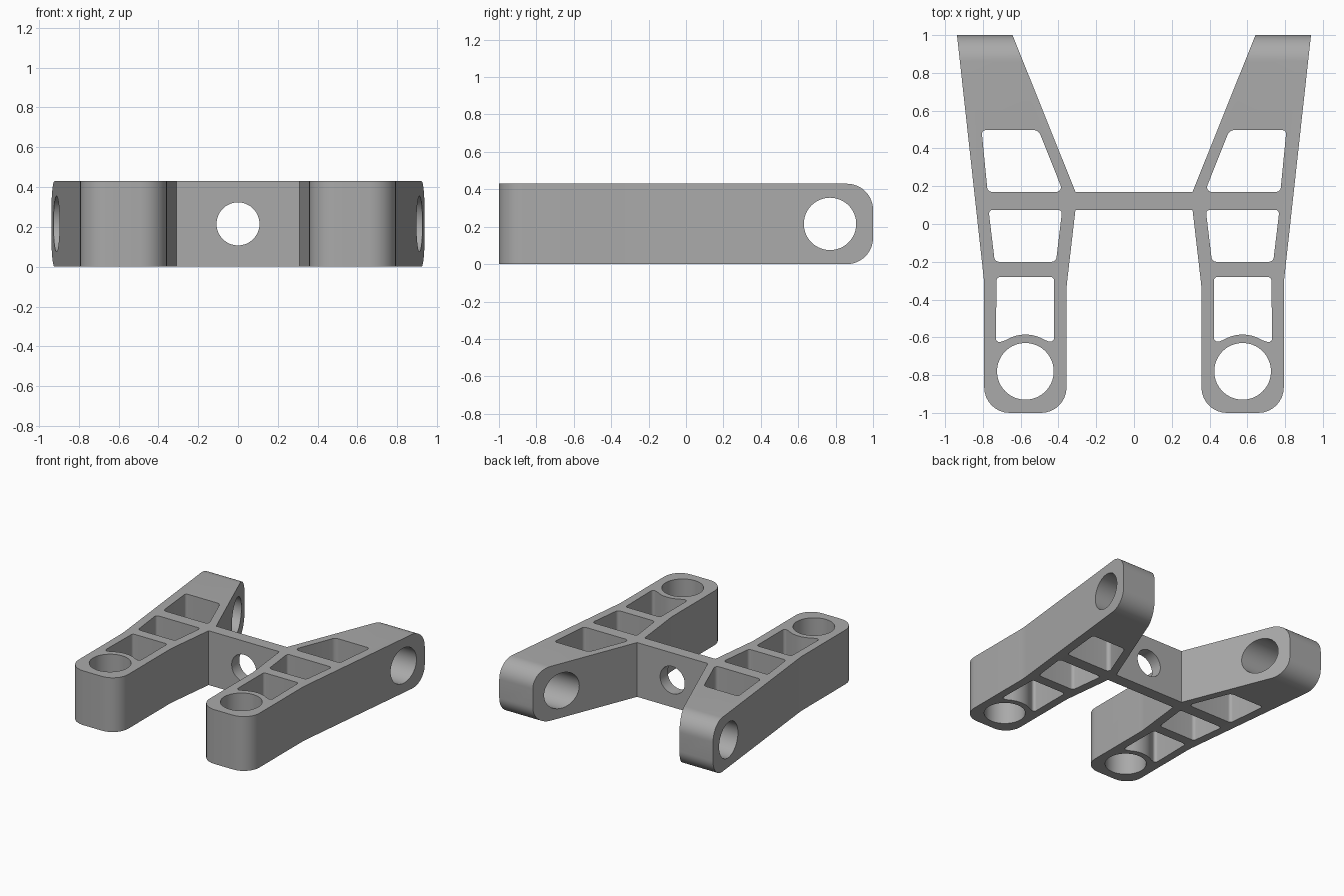
import bpy
import bmesh
from math import sin, cos, pi, tan, radians
from mathutils import Vector, Matrix

HEIGHT = 0.43
MID = HEIGHT / 2

if "Cube" in bpy.data.objects:
    bpy.data.objects.remove(bpy.data.objects["Cube"])

grey = bpy.data.materials.new("plain_grey")
grey.use_nodes = True
grey.diffuse_color = (0.4, 0.4, 0.4, 1)
grey.node_tree.nodes["Principled BSDF"].inputs["Base Color"].default_value = grey.diffuse_color


def rounded(points, steps=8):
    """Fillet a polygon given as (x, y, radius) corners."""
    out = []
    for i, (x, y, r) in enumerate(points):
        p = Vector((x, y))
        if r == 0:
            out.append(p)
            continue
        a = (Vector(points[i - 1][:2]) - p).normalized()
        b = (Vector(points[(i + 1) % len(points)][:2]) - p).normalized()
        half = a.angle(b) / 2
        centre = p + (a + b).normalized() * (r / sin(half))
        start = p + a * (r / tan(half)) - centre
        end = p + b * (r / tan(half)) - centre
        turn = start.angle_signed(end)
        for k in range(steps + 1):
            out.append(centre + Matrix.Rotation(-turn * k / steps, 2) @ start)
    return out


def circle(x, y, r, n=64):
    return [Vector((x + r * cos(2 * pi * k / n), y + r * sin(2 * pi * k / n))) for k in range(n)]


def prism(name, outline, low, high, place):
    """Extrude a flat outline; place maps (u, v, depth) to a position."""
    bm = bmesh.new()
    face = bm.faces.new([bm.verts.new(place(p.x, p.y, low)) for p in outline])
    top = bmesh.ops.extrude_face_region(bm, geom=[face])["geom"]
    shift = Vector(place(0, 0, high)) - Vector(place(0, 0, low))
    bmesh.ops.translate(bm, vec=shift, verts=[g for g in top if isinstance(g, bmesh.types.BMVert)])
    bmesh.ops.recalc_face_normals(bm, faces=bm.faces)
    mesh = bpy.data.meshes.new(name)
    bm.to_mesh(mesh)
    bm.free()
    mesh.materials.append(grey)
    obj = bpy.data.objects.new(name, mesh)
    bpy.context.collection.objects.link(obj)
    return obj


def along_z(u, v, d):
    return (u, v, d)


def along_x(u, v, d):
    return (d, u, v)


def along_y(u, v, d):
    return (u, d, v)


def carve(target, tool, operation="DIFFERENCE"):
    tool.hide_render = True
    mod = target.modifiers.new("carve", "BOOLEAN")
    mod.object, mod.operation, mod.solver = tool, operation, "EXACT"
    bpy.context.view_layer.objects.active = target
    bpy.ops.object.modifier_apply(modifier=mod.name)
    bpy.data.objects.remove(tool)


# Frame plate: two arms joined by a cross bar
half = rounded([
    (0.31, 0.17, 0), (0.643, 1.0, 0), (0.937, 1.0, 0), (0.793, -0.31, 0.6),
    (0.793, -1.0, 0.135), (0.357, -1.0, 0.135), (0.357, -0.33, 0.4), (0.31, 0.075, 0)])
mirrored = [Vector((-p.x, p.y)) for p in reversed(half)]
frame = prism("bracket_frame", half + mirrored, 0, HEIGHT, along_z)

# Rounded back ends of the arms
side = rounded([(-1.1, 0, 0), (-1.1, HEIGHT, 0), (1.0, HEIGHT, 0.14), (1.0, 0, 0.14)], 12)
carve(frame, prism("side_profile", side, -1.1, 1.1, along_x), "INTERSECT")

# Pockets and upright bore in each arm
back_pocket = rounded([(0.375, 0.17, 0.025), (0.505, 0.497, 0.04), (0.807, 0.497, 0.02), (0.775, 0.17, 0.025)])
middle_pocket = rounded([(0.38, 0.075, 0.02), (0.77, 0.075, 0.02), (0.737, -0.2, 0.025), (0.413, -0.2, 0.025)])
arch = [(0.575 + 0.195 * sin(radians(a)), -0.78 + 0.195 * cos(radians(a)), 0) for a in range(32, -33, -8)]
front_pocket = rounded([(0.423, -0.28, 0.02), (0.727, -0.28, 0.02), (0.732, -0.635, 0.02), (0.705, -0.624, 0)]
                       + arch + [(0.445, -0.624, 0), (0.423, -0.635, 0.02)])
for outline in (back_pocket, middle_pocket, front_pocket, circle(0.575, -0.78, 0.15)):
    for s in (1, -1):
        shape = [Vector((s * p.x, p.y)) for p in outline]
        carve(frame, prism("pocket_cutter", shape, -0.1, 0.6, along_z))

# Cross bores through the arm ends and the bar
carve(frame, prism("axle_cutter", circle(0.77, MID, 0.14), -1.2, 1.2, along_x))
carve(frame, prism("bar_cutter", circle(0, MID, 0.108), -0.2, 0.4, along_y))

bpy.ops.object.select_all(action="DESELECT")
frame.select_set(True)
bpy.context.view_layer.objects.active = frame
bpy.ops.object.shade_smooth_by_angle(angle=radians(30))
